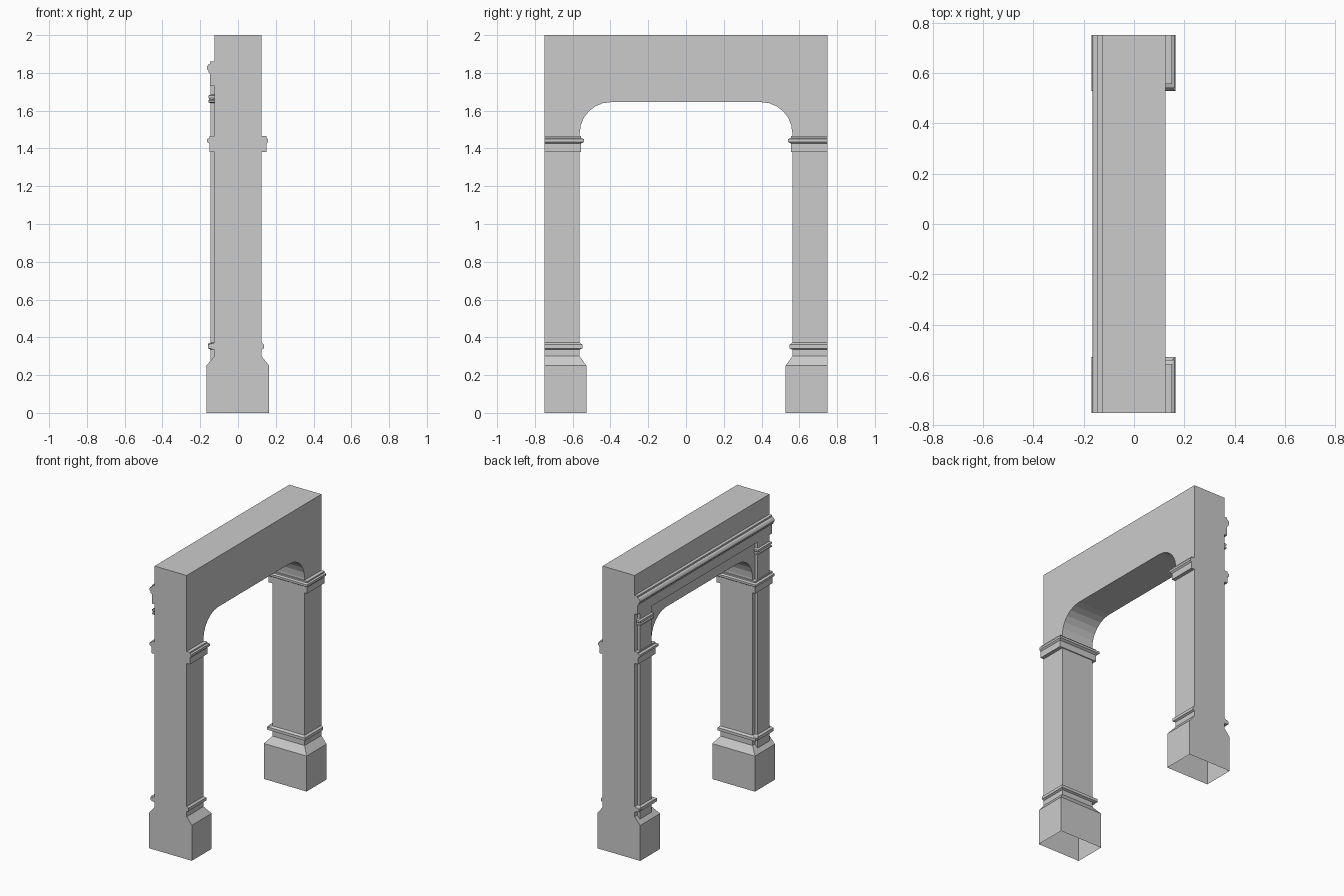
import bpy, bmesh

cube = bpy.data.objects.get("Cube")
if cube:
    bpy.data.objects.remove(cube)

from math import sin, cos, pi

stone = bpy.data.materials.new("grey_stone")
stone.use_nodes = True
GREY = (0.6, 0.6, 0.6, 1)
stone.diffuse_color = GREY
stone.node_tree.nodes["Principled BSDF"].inputs["Base Color"].default_value = GREY

END, BACK, FRONT, INNER = 0.75, -0.125, 0.125, 0.563
SPRING, CROWN, TOP, RADIUS = 1.465, 1.645, 2.0, 0.165


def finish(name, bm):
    bmesh.ops.recalc_face_normals(bm, faces=bm.faces)
    mesh = bpy.data.meshes.new(name)
    bm.to_mesh(mesh)
    bm.free()
    mesh.materials.append(stone)
    obj = bpy.data.objects.new(name, mesh)
    bpy.context.collection.objects.link(obj)
    return obj


def loft(name, sections, cap_top=False):
    """Stack rectangles (z, x0, x1, y0, y1), open underneath."""
    bm = bmesh.new()
    rings = [[bm.verts.new(p) for p in ((a, c, z), (b, c, z), (b, d, z), (a, d, z))]
             for z, a, b, c, d in sections]
    for low, high in zip(rings, rings[1:]):
        for i in range(4):
            j = (i + 1) % 4
            bm.faces.new((low[i], low[j], high[j], high[i]))
    if cap_top:
        bm.faces.new(rings[-1])
    return finish(name, bm)


def extrude(name, points, step, skip=()):
    """Extrude a closed outline, leaving out the listed side faces."""
    bm = bmesh.new()
    a = [bm.verts.new(p) for p in points]
    b = [bm.verts.new([u + v for u, v in zip(p, step)]) for p in points]
    bm.faces.new(a)
    bm.faces.new(b[::-1])
    for i in range(len(a)):
        if i not in skip:
            j = (i + 1) % len(a)
            bm.faces.new((a[i], b[i], b[j], a[j]))
    return finish(name, bm)


# Pillar: plinth, base ring, shaft and capital as (z, back, front, inner)
SHAFT = (BACK, FRONT, INNER)
PLINTH = (-0.168, 0.165, 0.528)
BASE_RING = (-0.158, 0.138, 0.549)
NECK = (-0.15, 0.15, 0.556)
CAP = (-0.165, 0.16, 0.54)
levels = [(0, PLINTH), (0.25, PLINTH), (0.3, SHAFT), (0.335, SHAFT),
          (0.342, BASE_RING), (0.362, BASE_RING), (0.372, SHAFT),
          (1.38, SHAFT), (1.38, NECK), (1.425, NECK), (1.435, CAP),
          (1.45, CAP), (1.455, NECK), (SPRING, NECK), (SPRING, SHAFT)]

# Pilaster on the back of each pillar as (z, projection, side growth)
pilaster = [(0.27, 0.02, 0), (0.335, 0.02, 0), (0.342, 0.035, 0.012),
            (0.365, 0.035, 0.012), (0.372, 0.02, 0), (1.64, 0.02, 0),
            (1.645, 0.032, 0.012), (1.655, 0.032, 0.012), (1.66, 0.026, 0.006),
            (1.67, 0.032, 0.012), (1.68, 0.032, 0.012), (1.685, 0.02, 0), (1.73, 0.02, 0)]

for side, s in (("right", -1), ("left", 1)):
    loft(side + "_pillar", [(z, x0, x1, s * y, s * END) for z, (x0, x1, y) in levels])
    loft(side + "_pilaster",
         [(z, BACK - p, BACK, s * (0.59 - g), s * (0.72 + g)) for z, p, g in pilaster], True)

# Lintel with rounded lower corners
SEGS = 6
arc = [(INNER - RADIUS + RADIUS * cos(t), CROWN - RADIUS + RADIUS * sin(t))
       for t in (i * pi / 2 / SEGS for i in range(SEGS + 1))]
half = [(END, TOP), (END, SPRING), (INNER, SPRING)] + arc
outline = half + [(-y, z) for y, z in half[::-1]]
extrude("arched_lintel", [(BACK, y, z) for y, z in outline], (FRONT - BACK, 0, 0),
        skip=(1, len(outline) - 3))

# Frieze and cornice running along the back
cornice = [(BACK, 1.73), (-0.147, 1.73), (-0.147, 1.795), (-0.157, 1.803), (-0.157, 1.812),
           (-0.165, 1.82), (-0.165, 1.832), (-0.158, 1.843), (-0.147, 1.848),
           (-0.147, 1.86), (BACK, 1.86)]
extrude("frieze_and_cornice", [(x, -END, z) for x, z in cornice], (0, 2 * END, 0))
